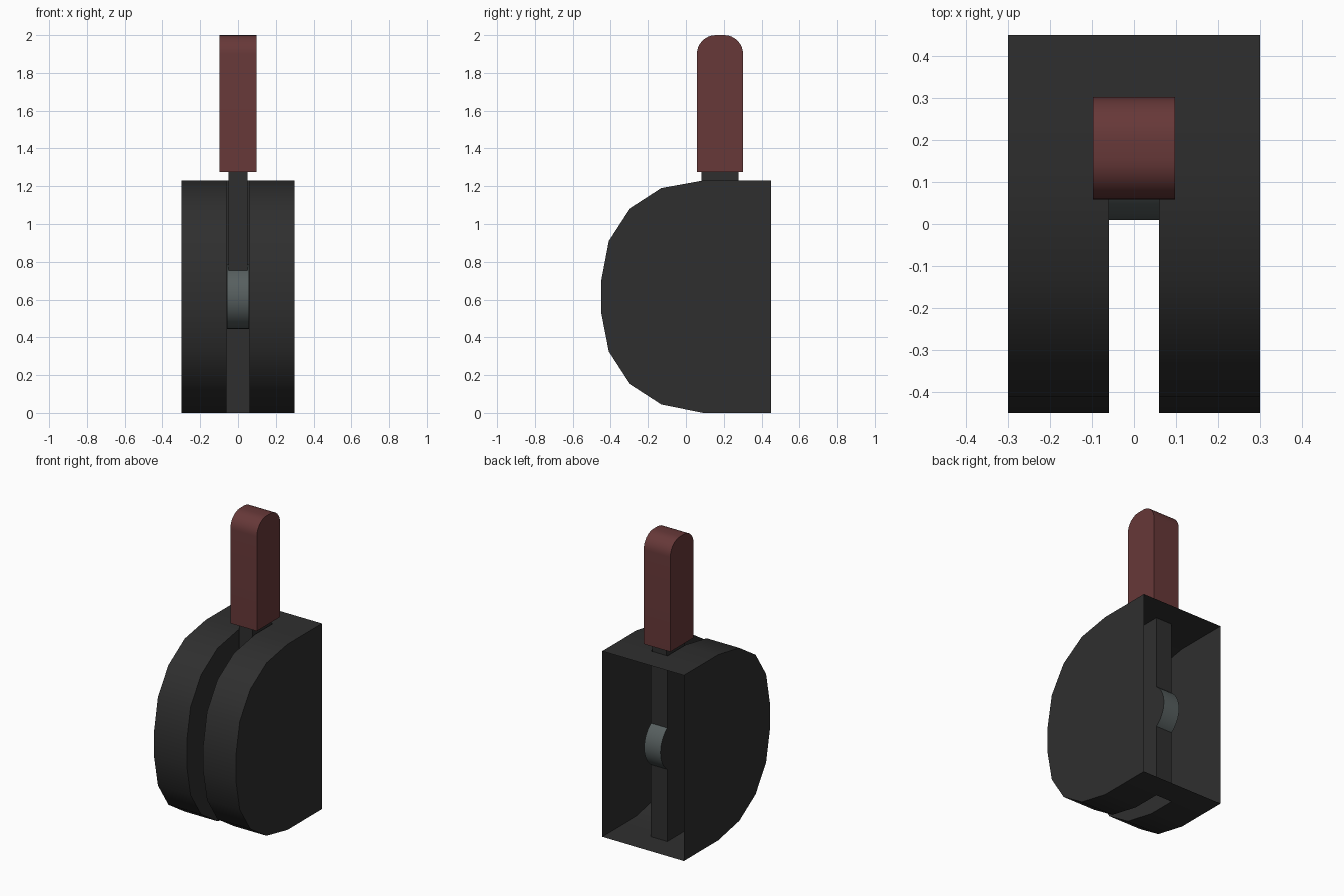
import bpy, bmesh, math

if "Cube" in bpy.data.objects:
    bpy.data.objects.remove(bpy.data.objects["Cube"])


def material(name, rgb):
    m = bpy.data.materials.new(name)
    m.diffuse_color = (*rgb, 1)
    m.use_nodes = True
    m.node_tree.nodes["Principled BSDF"].inputs["Base Color"].default_value = m.diffuse_color
    return m


BLACK = material("charcoal", (0.028, 0.028, 0.028))
RED = material("dull_red", (0.135, 0.040, 0.040))
GREY = material("steel_grey", (0.095, 0.115, 0.115))


def finish(bm, name, mats, angle=35):
    bmesh.ops.recalc_face_normals(bm, faces=bm.faces)
    me = bpy.data.meshes.new(name)
    bm.to_mesh(me)
    bm.free()
    ob = bpy.data.objects.new(name, me)
    bpy.context.collection.objects.link(ob)
    for m in mats:
        me.materials.append(m)
    bpy.ops.object.select_all(action='DESELECT')
    ob.select_set(True)
    bpy.context.view_layer.objects.active = ob
    bpy.ops.object.shade_smooth_by_angle(angle=math.radians(angle))
    return ob


def prism(name, profile, half, mats):
    """Extrude a (y, z) profile from -half to +half along x."""
    bm = bmesh.new()
    a, b = ([bm.verts.new((x, y, z)) for y, z in profile] for x in (-half, half))
    n = len(profile)
    for i in range(n):
        j = (i + 1) % n
        bm.faces.new((a[i], a[j], b[j], b[i]))
    for cap in (a, b):
        bm.faces.new(cap).material_index = len(mats) - 1
    return finish(bm, name, mats)


# Housing: thin half-drum shell, open at the back, with a sunken lever slot
SLOT_END = 0.28
rim = [(0.45, 1.23), (SLOT_END, 1.23), (0.09, 1.23), (-0.13, 1.19), (-0.30, 1.08),
       (-0.41, 0.91), (-0.45, 0.70), (-0.45, 0.53), (-0.41, 0.325), (-0.30, 0.155),
       (-0.13, 0.045), (0.09, 0), (SLOT_END, 0), (0.45, 0)]
bm = bmesh.new()
cols = [[bm.verts.new((x, y, z)) for y, z in rim] for x in (-0.30, -0.06, 0.06, 0.30)]
last = len(rim) - 2
for c in range(3):
    for i in range(last + 1):
        if c == 1 and 0 < i < last:
            continue                      # slot opening
        bm.faces.new((cols[c][i], cols[c][i + 1], cols[c + 1][i + 1], cols[c + 1][i]))
for c in (0, 3):                          # outer sides
    bm.faces.new(cols[c])
for c in (1, 2):                          # slot walls
    bm.faces.new(cols[c][1:-1])
bm.faces.new((cols[1][1], cols[2][1], cols[2][-2], cols[1][-2]))  # slot back
finish(bm, "housing", [BLACK])

# Pivot drum, lever shaft and grip share one centre line
CY = 0.18
circle = [(CY + 0.17 * math.cos(math.tau * i / 48), 0.615 + 0.17 * math.sin(math.tau * i / 48))
          for i in range(48)]
prism("pivot_drum", circle, 0.0595, [GREY, BLACK])

prism("lever_shaft", [(0.083, 0.62), (0.277, 0.62), (0.277, 1.30), (0.083, 1.30)], 0.05, [BLACK])

R, HALF = 0.10, 0.122
grip = [(CY - HALF, 1.275), (CY + HALF, 1.275)]
for side, start in ((1, 0), (-1, 90)):    # two rounded top corners
    for i in range(9):
        t = math.radians(start + i * 90 / 8)
        grip.append((CY + side * (HALF - R) + R * math.cos(t), 2.0 - R + R * math.sin(t)))
prism("lever_grip", grip, 0.097, [RED])
